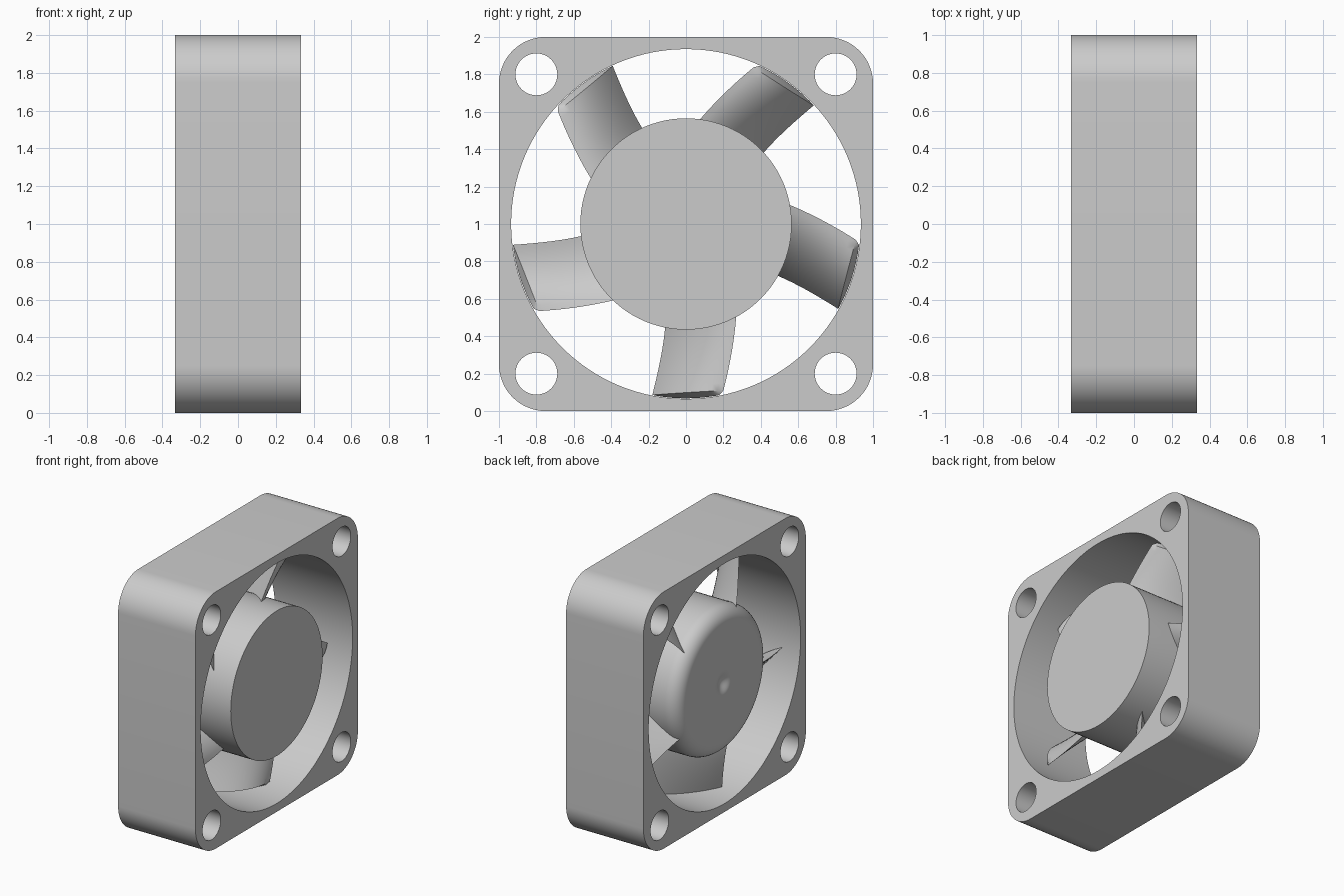
import bpy, bmesh
from math import pi, cos, sin, sqrt, radians
from mathutils import Matrix, Vector

cube = bpy.data.objects.get("Cube")
if cube:
    bpy.data.objects.remove(cube, do_unlink=True)

CENTRE = Vector((0, 0, 1))
HALF = 0.333          # half the depth of the frame
BORE = 0.935          # radius of the air opening
HUB = 0.565

grey = bpy.data.materials.new("plain grey")
grey.use_nodes = True
colour = (0.6, 0.6, 0.6, 1)
grey.diffuse_color = colour
grey.node_tree.nodes["Principled BSDF"].inputs["Base Color"].default_value = colour


def finish(bm, name, angle=35):
    """Turn a bmesh into a smooth-shaded object with sharp edges kept."""
    bmesh.ops.recalc_face_normals(bm, faces=bm.faces)
    mesh = bpy.data.meshes.new(name)
    bm.to_mesh(mesh)
    bm.free()
    mesh.materials.append(grey)
    obj = bpy.data.objects.new(name, mesh)
    bpy.context.collection.objects.link(obj)
    bpy.ops.object.select_all(action='DESELECT')
    obj.select_set(True)
    bpy.context.view_layer.objects.active = obj
    bpy.ops.object.shade_smooth_by_angle(angle=radians(angle))
    return obj


def arc(cy, cz, r, start, end, n):
    return [(cy + r * cos(start + (end - start) * i / n),
             cz + r * sin(start + (end - start) * i / n)) for i in range(n + 1)]


def build_frame():
    """Rounded square plate with a round opening and four screw holes."""
    corners = [(1, 1), (-1, 1), (-1, -1), (1, -1)]
    outline = []
    for i, (sy, sz) in enumerate(corners):
        outline += arc(sy * 0.75, sz * 0.75, 0.25, i * pi / 2, (i + 1) * pi / 2, 16)
    loops = [outline, arc(0, 0, BORE, 0, 2 * pi, 128)[:-1]]
    loops += [arc(sy * 0.8, sz * 0.8, 0.112, 0, 2 * pi, 40)[:-1] for sy, sz in corners]
    bm = bmesh.new()
    for loop in loops:
        verts = [bm.verts.new((-HALF, y, z + 1)) for y, z in loop]
        for a, b in zip(verts, verts[1:] + verts[:1]):
            bm.edges.new((a, b))
    bmesh.ops.triangle_fill(bm, edges=bm.edges[:], use_beauty=True)
    geom = bmesh.ops.extrude_face_region(bm, geom=bm.faces[:], use_keep_orig=True)["geom"]
    moved = [g for g in geom if isinstance(g, bmesh.types.BMVert)]
    bmesh.ops.translate(bm, verts=moved, vec=(2 * HALF, 0, 0))
    finish(bm, "frame")


def build_hub():
    """Turned motor hub: flat on one side, rounded and dimpled on the other."""
    back = -HALF + 0.01
    fillet = 0.11
    profile = [(HALF, 0), (HALF, HUB)]
    profile += [(back + fillet - fillet * sin(a), HUB - fillet + fillet * cos(a))
                for a in (pi / 2 * i / 10 for i in range(11))]
    profile += [(back + 0.015 * (1 - cos(pi * i / 8)), 0.1 * (1 - i / 8)) for i in range(9)]
    bm = bmesh.new()
    verts = [bm.verts.new((x, 0, r)) for x, r in profile]
    edges = [bm.edges.new(pair) for pair in zip(verts, verts[1:])]
    bmesh.ops.spin(bm, geom=verts + edges, cent=(0, 0, 0), axis=(1, 0, 0),
                   angle=2 * pi, steps=96, use_duplicate=False)
    bmesh.ops.remove_doubles(bm, verts=bm.verts[:], dist=0.0001)
    bmesh.ops.translate(bm, verts=bm.verts[:], vec=CENTRE)
    finish(bm, "hub")


def blade_point(s, t, side):
    """s runs along the chord, t from root to tip, side is +1, 0 or -1 across it."""
    bow = 4 * s * (1 - s)
    y = -0.11 + 0.38 * s - 0.07 * t ** 1.5
    x = (-0.28 + 0.095 * t) + (0.43 - 0.11 * t) * s + 0.05 * bow
    x += side * 0.028 * bow
    y -= side * 0.022 * bow
    # The tip is cut flat on the upper surface and round on the lower one
    round_tip = sqrt(0.932 ** 2 - y * y)
    flat_tip = 0.914 - 0.024 * s
    tip = flat_tip if side > 0 else round_tip
    if side == 0:
        tip = min(flat_tip, round_tip)
    root = sqrt(0.53 ** 2 - y * y)
    return Vector((x, y, -(root + (tip - root) * t)))


def build_blade(index):
    """Thin cambered blade lofted from the hub to the opening."""
    chord, span = 14, 10
    steps = [i / chord for i in range(chord + 1)]
    ring = [(s, 1 if 0 < s < 1 else 0) for s in steps]
    ring += [(s, -1) for s in reversed(steps[1:-1])]
    bm = bmesh.new()
    rows = [[bm.verts.new(blade_point(s, j / span, side)) for s, side in ring]
            for j in range(span + 1)]
    n = len(ring)
    for low, high in zip(rows, rows[1:]):
        for i in range(n):
            k = (i + 1) % n
            bm.faces.new((low[i], low[k], high[k], high[i]))
    # Close both ends with strips between the two surfaces
    for row in (rows[0], rows[-1]):
        for i in range(chord):
            quad = [row[i], row[i + 1], row[(n - i - 1) % n], row[(n - i) % n]]
            bm.faces.new(list(dict.fromkeys(quad)))
    turn = Matrix.Rotation(index * 2 * pi / 5, 4, 'X')
    bmesh.ops.transform(bm, matrix=Matrix.Translation(CENTRE) @ turn, verts=bm.verts[:])
    finish(bm, f"blade_{index + 1}")


build_frame()
build_hub()
for number in range(5):
    build_blade(number)
